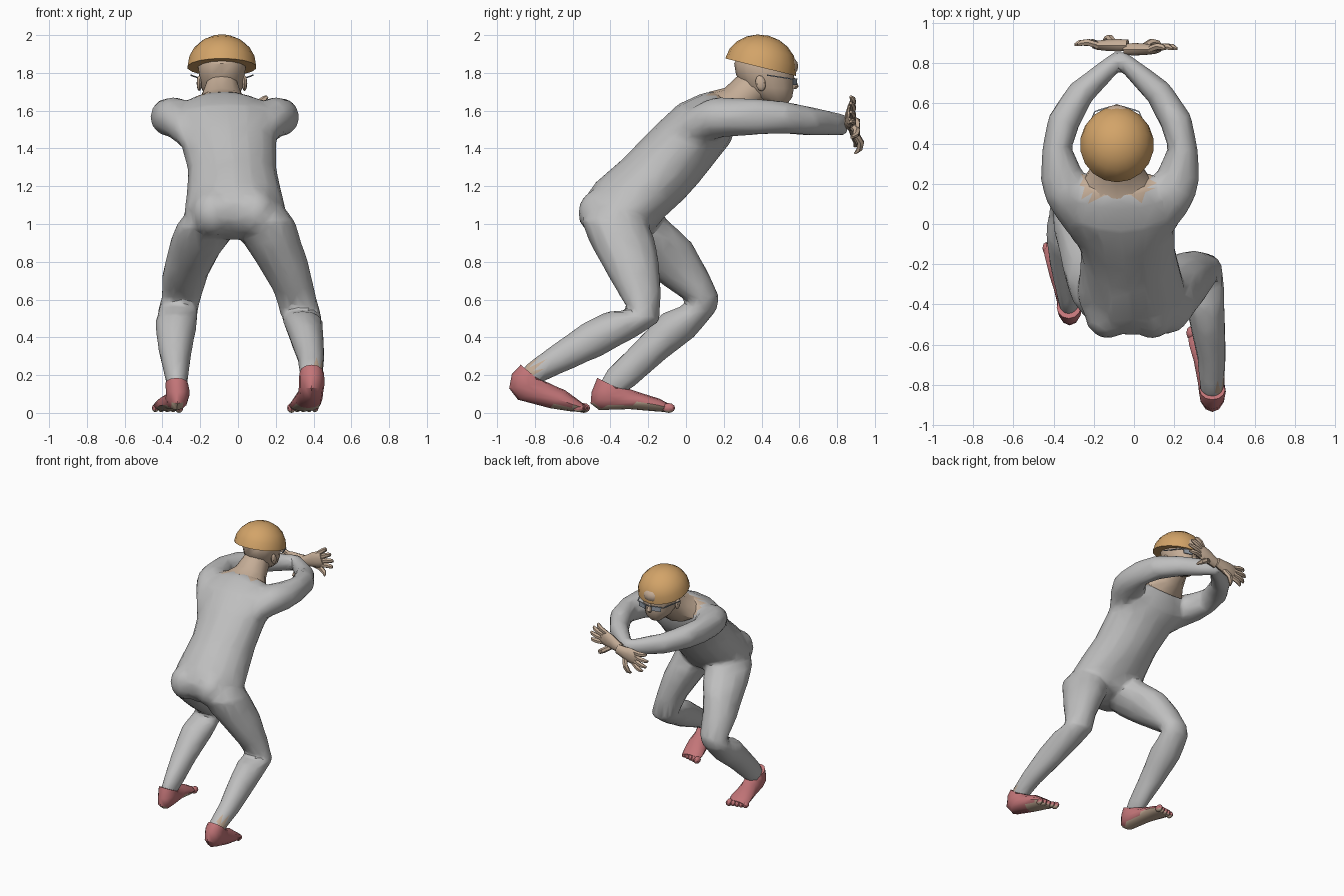
import bpy, bmesh, math
from mathutils import Vector, Matrix

cube = bpy.data.objects.get("Cube")
if cube:
    bpy.data.objects.remove(cube, do_unlink=True)


def material(name, rgb):
    m = bpy.data.materials.new(name)
    m.use_nodes = True
    m.diffuse_color = (*rgb, 1)
    m.node_tree.nodes["Principled BSDF"].inputs["Base Color"].default_value = (*rgb, 1)
    return m


GREY = material("suit grey", (0.52, 0.52, 0.52))
SKIN = material("skin", (0.56, 0.42, 0.31))
TAN = material("helmet tan", (0.65, 0.37, 0.14))
RED = material("shoe red", (0.55, 0.18, 0.19))
SLATE = material("glasses slate", (0.30, 0.34, 0.39))

X, Y, Z = Vector((1, 0, 0)), Vector((0, 1, 0)), Vector((0, 0, 1))
CX = -0.085  # head centre line


def paint(mesh, rule):
    for p in mesh.polygons:
        p.material_index = rule(p)


def shade(ob, angle):
    bpy.ops.object.select_all(action="DESELECT")
    ob.select_set(True)
    bpy.context.view_layer.objects.active = ob
    bpy.ops.object.shade_smooth_by_angle(angle=math.radians(angle))


def finish(name, bm, *mats, rule=None):
    bmesh.ops.recalc_face_normals(bm, faces=bm.faces[:])
    me = bpy.data.meshes.new(name)
    bm.to_mesh(me)
    bm.free()
    for m in mats:
        me.materials.append(m)
    if rule:
        paint(me, rule)
    ob = bpy.data.objects.new(name, me)
    bpy.context.collection.objects.link(ob)
    shade(ob, 38)
    return ob


def add_loft(bm, rings, side, n=12):
    """Each ring is an ellipse: two opposite points and a half size along side."""
    loops = []
    for a, b, r in rings:
        a, b = Vector(a), Vector(b)
        loops.append([bm.verts.new((a + b) / 2 + (a - b) / 2 * math.cos(t) + side * r * math.sin(t))
                      for t in (2 * math.pi * i / n for i in range(n))])
    for p, q in zip(loops, loops[1:]):
        for i in range(n):
            j = (i + 1) % n
            bm.faces.new((p[i], p[j], q[j], q[i]))
    bm.faces.new(loops[0])
    bm.faces.new(loops[-1])


def side_rings(rows):
    """Rows: x, half width, back y, z, front y, z."""
    return [((x, y1, z1), (x, y2, z2), w) for x, w, y1, z1, y2, z2 in rows]


def side_loft(name, rows, *mats, rule=None, n=12):
    bm = bmesh.new()
    add_loft(bm, side_rings(rows), X, n)
    return finish(name, bm, *mats, rule=rule)


def add_ball(bm, centre, size, u=10, v=6, rot=Matrix()):
    m = Matrix.Translation(centre) @ rot @ Matrix.Diagonal((*size, 1))
    bmesh.ops.create_uvsphere(bm, u_segments=u, v_segments=v, radius=1, matrix=m)


def add_bar(bm, a, b, r=0.003):
    a, b = Vector(a), Vector(b)
    rot = (b - a).to_track_quat("Z", "Y").to_matrix().to_4x4()
    m = Matrix.Translation((a + b) / 2) @ rot @ Matrix.Diagonal((2 * r, 2 * r, (b - a).length, 1))
    bmesh.ops.create_cube(bm, size=1, matrix=m)


# Suit: torso, legs, buttocks and arms fused into one skin
torso = [(-.015, .06, -.40, .915, -.24, .93),
         (-.02, .18, -.49, .95, -.19, .95),
         (-.015, .26, -.545, 1.02, -.16, .98),
         (-.015, .27, -.555, 1.11, -.11, 1.04),
         (-.02, .25, -.48, 1.22, -.01, 1.13),
         (-.03, .235, -.335, 1.345, .07, 1.22),
         (-.05, .255, -.17, 1.515, .18, 1.36),
         (-.065, .30, -.04, 1.635, .235, 1.43),
         (-.07, .26, .08, 1.69, .26, 1.50),
         (-.08, .17, .15, 1.705, .28, 1.58)]
left_leg = [(.10, .10, -.46, 1.17, -.22, 1.12),
            (.155, .148, -.555, 1.02, -.20, 1.0),
            (.177, .156, -.51, .90, -.165, .92),
            (.228, .14, -.455, .80, -.145, .82),
            (.297, .11, -.37, .65, -.13, .64),
            (.335, .108, -.30, .54, -.14, .485),
            (.345, .105, -.41, .54, -.24, .415),
            (.365, .09, -.54, .48, -.44, .305),
            (.387, .072, -.72, .35, -.62, .225),
            (.388, .062, -.85, .255, -.77, .16),
            (.388, .05, -.89, .20, -.78, .13)]
right_leg = [(-.12, .10, -.46, 1.14, -.18, 1.11),
             (-.175, .152, -.49, .98, -.085, 1.01),
             (-.20, .158, -.38, .87, -.03, .96),
             (-.235, .138, -.28, .79, .03, .905),
             (-.28, .122, -.14, .69, .105, .77),
             (-.30, .105, -.01, .60, .178, .615),
             (-.315, .106, .00, .575, .16, .54),
             (-.328, .112, -.13, .525, .05, .405),
             (-.333, .09, -.27, .375, -.10, .29),
             (-.325, .062, -.42, .225, -.26, .15),
             (-.325, .05, -.47, .14, -.34, .09)]
# Arm rows, starting at the flank: outer x, y, inner x, y, z, half height
arm = [(-.27, -.13, -.13, .08, 1.41, .08),
       (-.335, -.04, -.16, .14, 1.50, .11),
       (-.40, .05, -.21, .20, 1.55, .112),
       (-.44, .12, -.24, .24, 1.565, .108),
       (-.465, .22, -.26, .27, 1.565, .102),
       (-.458, .37, -.31, .38, 1.568, .096),
       (-.425, .54, -.275, .48, 1.565, .088),
       (-.315, .70, -.21, .61, 1.545, .077),
       (-.09, .865, -.04, .80, 1.525, .058)]


def suit_colour(p):
    """Skin shows in the collar opening and at one bare ankle patch."""
    x, y, z = p.center
    dx = abs(x - CX)
    collar = z > 1.60 and dx < .175 and .125 + .25 * abs(dx - .09) < y < .32
    ankle = x > .41 and -.86 < y < -.77 and .19 < z < .27
    return 1 if collar or ankle else 0


bm = bmesh.new()
add_loft(bm, side_rings(torso), X, 16)
add_loft(bm, side_rings(left_leg), X)
add_loft(bm, side_rings(right_leg), X)
for x in (.09, -.13):
    add_ball(bm, (x, -.44, 1.06), (.12, .133, .13), 12, 8)
for flip in (False, True):
    fx = (lambda v: -.14 - v) if flip else (lambda v: v)
    add_loft(bm, [((fx(a), b, z), (fx(c), d, z), h) for a, b, c, d, z, h in arm], Z)
suit = finish("suit", bm, GREY, SKIN)
fuse = suit.modifiers.new("fuse", "REMESH")
fuse.mode, fuse.voxel_size = "VOXEL", 0.016
relax = suit.modifiers.new("relax", "SMOOTH")
relax.factor, relax.iterations = 0.5, 6
facet = suit.modifiers.new("facet", "DECIMATE")
facet.ratio = 0.07
bpy.ops.object.convert(target="MESH")
paint(suit.data, suit_colour)
shade(suit, 35)


# Shoes with bare soles
def sole(p):
    return 1 if p.normal.z < -0.45 and p.center.z < .045 else 0


side_loft("left_foot", [
    (.39, .064, -.875, .255, -.775, .17),
    (.39, .067, -.922, .205, -.75, .168),
    (.39, .067, -.936, .13, -.73, .16),
    (.385, .066, -.89, .07, -.70, .145),
    (.372, .075, -.72, .025, -.64, .12),
    (.355, .082, -.61, .008, -.585, .08),
    (.345, .074, -.55, .008, -.545, .05)], RED, SKIN, rule=sole)
side_loft("right_foot", [
    (-.325, .06, -.47, .185, -.36, .13),
    (-.32, .062, -.50, .11, -.33, .135),
    (-.32, .062, -.505, .05, -.31, .13),
    (-.325, .06, -.46, .015, -.28, .12),
    (-.35, .07, -.30, .02, -.22, .10),
    (-.365, .082, -.16, .008, -.14, .075),
    (-.375, .074, -.10, .008, -.095, .05)], RED, SKIN, rule=sole)
for name, x, y, s in (("left_toes", .345, -.55, 1), ("right_toes", -.375, -.10, -1)):
    bm = bmesh.new()
    for i in range(5):
        add_ball(bm, (x + s * (i - 2) * .031, y + .008 - .007 * i, .026),
                 (.019, .03, .022) if i else (.023, .034, .026), 8, 6)
    finish(name, bm, RED, SKIN, rule=sole)


# Hands with spread fingers, palms forward
def hand(name, wrist, angle, s):
    bm = bmesh.new()
    w = Vector(wrist)

    def frame(t):
        return Vector((math.cos(t), 0, math.sin(t))), Vector((-math.sin(t), 0, math.cos(t)))

    d, nrm = frame(angle)
    add_loft(bm, [(w + d * t - nrm * h, w + d * t + nrm * h, r) for t, h, r in
                  ((-.05, .036, .03), (0, .044, .032), (.05, .058, .03), (.10, .06, .024), (.125, .048, .016))],
             Y, 10)

    def finger(base, t, length, r, forward=.014):
        fd, fn = frame(t)
        pts = [(base + fd * length * k + Y * forward * bend, r * q)
               for k, q, bend in ((-.2, 1, 0), (.4, 1.05, 1), (.8, .9, .8), (1, .45, .2))]
        add_loft(bm, [(p - fn * q, p + fn * q, q) for p, q in pts], Y, 6)

    for i, length in enumerate((.085, .105, .10, .08)):
        k = i - 1.5
        finger(w + d * .11 + nrm * k * .031, angle + k * .2, length, .0175)
    finger(w + d * .03 + nrm * s * .042, angle + s * .9, .11, .019, .035)
    finish(name, bm, SKIN)


hand("right_hand", (-.08, .89, 1.52), math.radians(192), 1)
hand("left_hand", (.005, .87, 1.545), math.radians(20), -1)

# Neck and head
side_loft("neck", [
    (CX, .17, .125, 1.70, .30, 1.54),
    (CX, .12, .205, 1.72, .36, 1.59),
    (CX, .09, .28, 1.79, .44, 1.66)], SKIN)
side_loft("head", [
    (CX, .04, .45, 1.625, .535, 1.635),
    (CX, .088, .36, 1.67, .562, 1.67),
    (CX, .112, .295, 1.73, .57, 1.715),
    (CX, .122, .265, 1.79, .572, 1.77),
    (CX, .13, .255, 1.85, .575, 1.82),
    (CX, .09, .31, 1.94, .50, 1.92)], SKIN, n=14)
# Brow that shows through the front of the helmet
bm = bmesh.new()
add_ball(bm, (CX, .535, 1.835), (.075, .059, .055), 12, 8)
finish("forehead", bm, SKIN)
bm = bmesh.new()
add_loft(bm, [((CX, .56, 1.775), (CX, .575, 1.775), .01),
              ((CX, .56, 1.73), (CX, .597, 1.728), .02),
              ((CX, .56, 1.715), (CX, .585, 1.715), .014)], X, 8)
finish("nose", bm, SKIN)
bm = bmesh.new()
for s in (-1, 1):
    add_ball(bm, (CX + s * .12, .395, 1.745), (.014, .027, .042), 8, 6, Matrix.Rotation(.2, 4, "X"))
finish("ears", bm, SKIN)

# Glasses with thin splayed temples
bm = bmesh.new()
for s in (-1, 1):
    add_bar(bm, (CX + s * .165, .43, 1.788), (CX + s * .11, .56, 1.768))
    add_bar(bm, (CX + s * .11, .56, 1.768), (CX + s * .015, .588, 1.768))
    bmesh.ops.create_cube(bm, size=1, matrix=Matrix.Translation((CX + s * .06, .576, 1.752))
                          @ Matrix.Rotation(-s * .28, 4, "Z") @ Matrix.Diagonal((.07, .006, .032, 1)))
add_bar(bm, (CX - .015, .588, 1.768), (CX + .015, .588, 1.768))
finish("glasses", bm, SLATE)

# Dome helmet tipped forward
bm = bmesh.new()
tilt = Matrix.Translation((CX, .395, 1.83)) @ Matrix.Rotation(math.radians(-14), 4, "X")
bmesh.ops.create_uvsphere(bm, u_segments=18, v_segments=10, radius=1)
bmesh.ops.delete(bm, geom=[v for v in bm.verts if v.co.z < -.01], context="VERTS")
bmesh.ops.holes_fill(bm, edges=[e for e in bm.edges if e.is_boundary])
bmesh.ops.transform(bm, matrix=tilt @ Matrix.Diagonal((.184, .193, .172, 1)), verts=bm.verts[:])
finish("helmet", bm, TAN)
